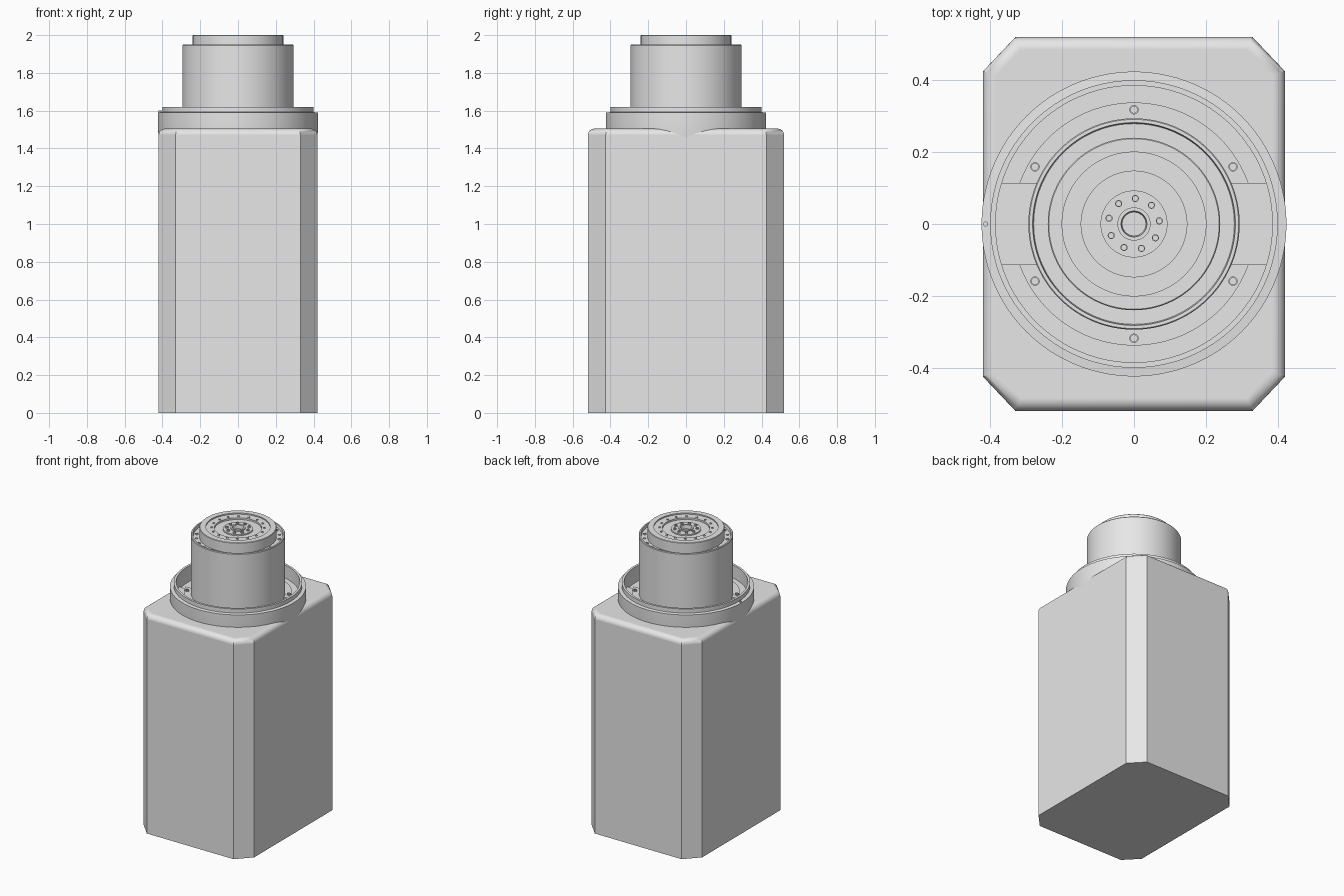
import bpy, bmesh, math
from mathutils import Matrix, Vector

if "Cube" in bpy.data.objects:
    bpy.data.objects.remove(bpy.data.objects["Cube"], do_unlink=True)

grey = bpy.data.materials.new("light grey")
grey.use_nodes = True
grey.diffuse_color = (0.8, 0.8, 0.8, 1)
grey.node_tree.nodes["Principled BSDF"].inputs["Base Color"].default_value = (0.8, 0.8, 0.8, 1)


def finish(name, bm):
    """Turn a bmesh into a smooth object with crisp edges."""
    bmesh.ops.recalc_face_normals(bm, faces=bm.faces)
    mesh = bpy.data.meshes.new(name)
    bm.to_mesh(mesh)
    bm.free()
    mesh.materials.append(grey)
    obj = bpy.data.objects.new(name, mesh)
    bpy.context.collection.objects.link(obj)
    bpy.ops.object.select_all(action='DESELECT')
    obj.select_set(True)
    bpy.context.view_layer.objects.active = obj
    bpy.ops.object.shade_smooth_by_angle(angle=math.radians(30))
    return obj


def lathe(bm, profile, steps, closed=False, at=(0, 0)):
    """Revolve (radius, height) points about a vertical axis."""
    pts = profile + profile[:1] if closed else profile
    verts = [bm.verts.new((r + at[0], at[1], z)) for r, z in pts]
    edges = [bm.edges.new(pair) for pair in zip(verts, verts[1:])]
    bmesh.ops.spin(bm, geom=verts + edges, cent=(*at, 0), axis=(0, 0, 1),
                   angle=math.tau, steps=steps, use_merge=True)
    bmesh.ops.remove_doubles(bm, verts=bm.verts, dist=0.00005)


def prism(bm, pts, z0, z1, matrix=Matrix()):
    """Extrude a flat outline between two heights."""
    face = bm.faces.new([bm.verts.new(matrix @ Vector((x, y, z0))) for x, y in pts])
    top = bmesh.ops.extrude_face_region(bm, geom=[face])["geom"]
    bmesh.ops.translate(bm, vec=(0, 0, z1 - z0),
                        verts=[v for v in top if isinstance(v, bmesh.types.BMVert)])


def arc(radius, cut, steps):
    """Arc of a circle lying above the line y = cut."""
    a = math.asin(cut / radius)
    return [(radius * math.cos(a + (math.pi - 2 * a) * i / steps),
             radius * math.sin(a + (math.pi - 2 * a) * i / steps)) for i in range(steps + 1)]


def around(count, radius, start):
    """Points and angles evenly spaced on a circle."""
    for i in range(count):
        a = math.radians(start) + math.tau * i / count
        yield radius * math.cos(a), radius * math.sin(a), a


# Main housing: chamfered block with rounded top edge
bm = bmesh.new()
corners = [(0.42, -0.425), (0.42, 0.425), (0.33, 0.52), (-0.33, 0.52),
           (-0.42, 0.425), (-0.42, -0.425), (-0.33, -0.52), (0.33, -0.52)]
prism(bm, corners, 0, 1.505)
rim = [e for e in bm.edges if all(v.co.z > 1.5 for v in e.verts)]
bmesh.ops.bevel(bm, geom=rim, offset=0.035, segments=6, profile=0.5, affect='EDGES')
body = finish("housing", bm)
normals = body.modifiers.new("Even shading", 'WEIGHTED_NORMAL')
normals.keep_sharp = True

# Stepped collar with a sunken floor
bm = bmesh.new()
lathe(bm, [(0.28, 1.46), (0.42, 1.46), (0.424, 1.505), (0.424, 1.59), (0.4, 1.592),
           (0.4, 1.62), (0.385, 1.62), (0.385, 1.512), (0.28, 1.512)], 128, closed=True)
finish("collar", bm)

# Floor pads and mounting plates on both sides of the slot
for name, radius, z0, z1 in (("floor_pad", 0.387, 1.505, 1.53),
                             ("mounting_plate", 0.338, 1.53, 1.545)):
    bm = bmesh.new()
    outline = arc(radius, 0.112, 64) + arc(0.288, 0.112, 64)[::-1]
    for turn in (0, math.pi):
        prism(bm, outline, z0, z1, Matrix.Rotation(turn, 4, 'Z'))
    finish(name, bm)

# Barrel with thin raised lip
bm = bmesh.new()
lathe(bm, [(0, 1.5), (0.294, 1.5), (0.294, 1.946), (0.291, 1.95), (0.282, 1.95),
           (0.279, 1.93), (0, 1.93)], 128)
finish("barrel", bm)

# Stepped end cap with a central bore
bm = bmesh.new()
lathe(bm, [(0, 1.92), (0.24, 1.92), (0.24, 1.997), (0.237, 2.0), (0.2, 2.0), (0.2, 1.992),
           (0.147, 1.992), (0.147, 1.98), (0.093, 1.98), (0.093, 1.988), (0.046, 1.988),
           (0.046, 1.996), (0.036, 1.996), (0.033, 1.97), (0, 1.97)], 96)
finish("end_cap", bm)

# Slotted screws, each made of two half discs
for name, count, ring, start, size, z in (("barrel_screw", 12, 0.26, -3.5, 0.011, 1.93),
                                          ("cap_screw", 16, 0.165, 11.25, 0.008, 1.992)):
    bm = bmesh.new()
    for x, y, a in around(count, ring, start):
        for turn in (0, math.pi):
            spin = Matrix.Rotation(a * 3 + turn, 4, 'Z')
            prism(bm, arc(size, 0.0015, 10), z - 0.003, z + 0.004,
                  Matrix.Translation((x, y, 0)) @ spin)
    finish(name + "s", bm)

# Socket bolts: ring of six on the plate, ring of nine on the cap
for name, count, ring, start, size, z in (("plate_bolt", 6, 0.318, 30, 0.013, 1.545),
                                          ("cap_bolt", 9, 0.071, 7, 0.01, 1.988)):
    bm = bmesh.new()
    for x, y, a in around(count, ring, start):
        lathe(bm, [(size, z - 0.004), (size, z + 0.008), (size * 0.7, z + 0.008),
                   (size * 0.7, z + 0.002), (0, z + 0.002)], 18, at=(x, y))
    finish(name + "s", bm)

# Locating pins between the barrel screws, and the index mark on the collar
bm = bmesh.new()
for start in (71.5, 41):
    for x, y, a in around(4, 0.26, start):
        lathe(bm, [(0.008, 1.928), (0.008, 1.934), (0, 1.934)], 16, at=(x, y))
finish("locating_pins", bm)
bm = bmesh.new()
lathe(bm, [(0.007, 1.585), (0.007, 1.6), (0, 1.6)], 16, at=(-0.413, 0))
finish("index_mark", bm)
